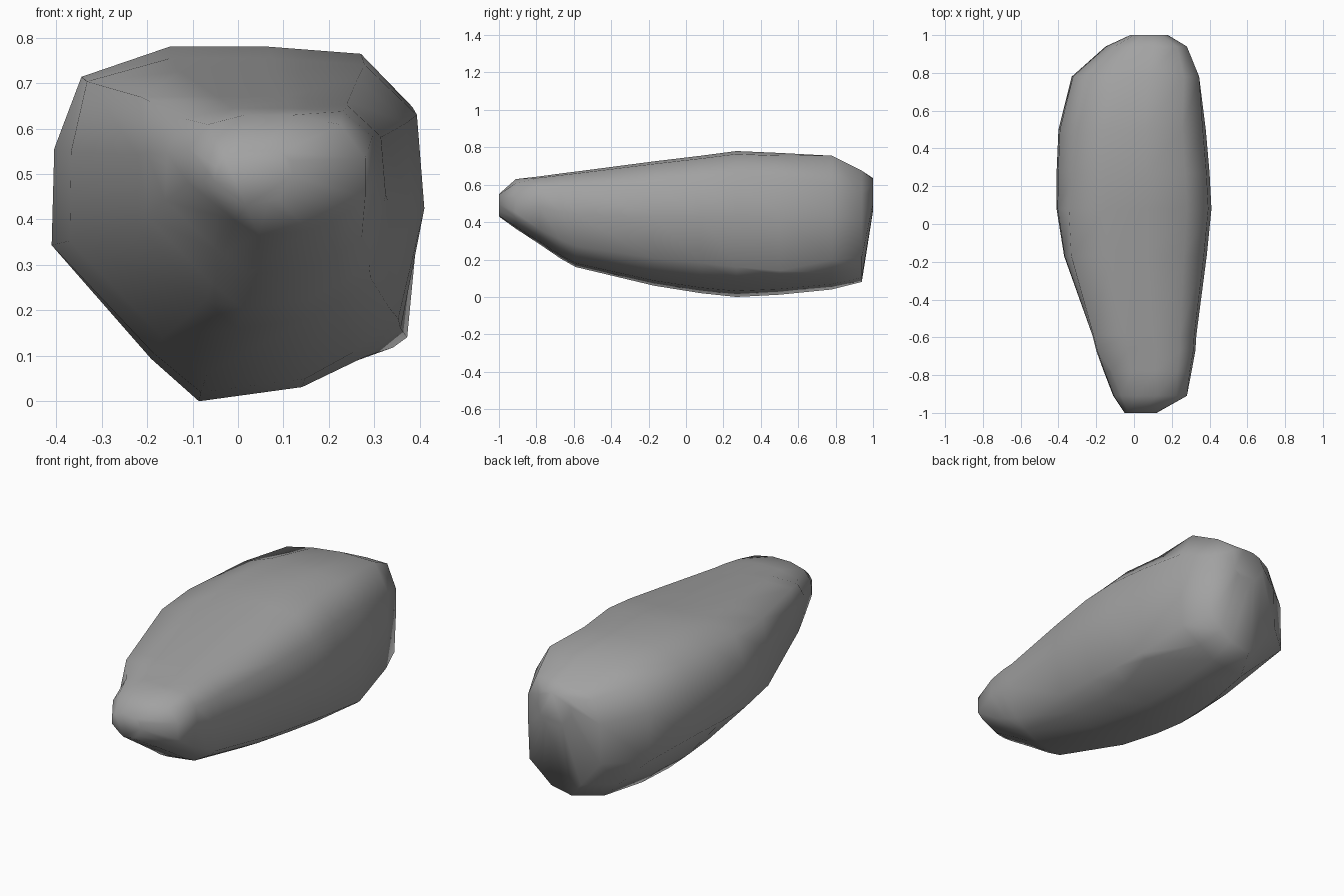
import bpy, bmesh

if "Cube" in bpy.data.objects:
    bpy.data.objects.remove(bpy.data.objects["Cube"])

# Irregular boulder cross-section, normalised (0..1 across, 0..1 up)
PROFILE = [(.32, 1), (.59, 1), (.84, .98), (.98, .83), (1, .55), (.93, .22),
           (.81, .12), (.68, .04), (.40, 0), (.27, .12), (0, .44), (.01, .72), (.11, .92)]
# Points that shift locally along the length
NOSE = {2: (.86, .92), 3: (1, .64), 4: (1, .32)}
SHOULDER = {10: (0, .44), 11: (0, .75), 12: (.01, 1)}
HEEL = {5: (.99, .17), 6: (.95, .14)}
BACK = {0: (.34, .97), 2: (.88, 1), 3: (1, .8), 5: (.98, .22), 10: (0, .36)}

# Stations along the length: y, left x, right x, bottom z, top z, local shape, amount
STATIONS = [(-1.0, -.05, .12, .43, .55, NOSE, 0),
            (-.91, -.11, .28, .365, .63, NOSE, 1),
            (-.78, -.16, .305, .28, .645, SHOULDER, .2),
            (-.67, -.20, .325, .205, .66, SHOULDER, 1),
            (-.59, -.22, .33, .16, .67, SHOULDER, 1),
            (-.17, -.37, .385, .06, .725, SHOULDER, .6),
            (.08, -.41, .41, .02, .755, SHOULDER, .3),
            (.27, -.41, .40, 0, .78, HEEL, .3),
            (.50, -.40, .38, .012, .77, HEEL, 1),
            (.78, -.33, .345, .04, .755, BACK, 1),
            (.94, -.15, .28, .08, .675, BACK, 1),
            (1.0, -.02, .18, .46, .635, BACK, 0)]


def section_point(i, table, t):
    u, v = PROFILE[i]
    u2, v2 = table.get(i, (u, v))
    return u + t * (u2 - u), v + t * (v2 - v)


# Loft the rings and close the ends
bm = bmesh.new()
n = len(PROFILE)
rings = []
for y, xl, xr, zb, zt, table, t in STATIONS:
    pts = [section_point(i, table, t) for i in range(n)]
    rings.append([bm.verts.new((xl + u * (xr - xl), y, zb + v * (zt - zb)))
                  for u, v in pts])
for a, b in zip(rings, rings[1:]):
    for i in range(n):
        j = (i + 1) % n
        bm.faces.new((a[i], a[j], b[j], b[i]))
bm.faces.new(rings[0])
bm.faces.new(rings[-1])
bmesh.ops.recalc_face_normals(bm, faces=bm.faces)
for f in bm.faces:
    f.smooth = True

mesh = bpy.data.meshes.new("boulder")
bm.to_mesh(mesh)
bm.free()
boulder = bpy.data.objects.new("boulder", mesh)
bpy.context.collection.objects.link(boulder)

# Dark grey stone
stone = bpy.data.materials.new("stone")
stone.diffuse_color = (.36, .36, .36, 1)
stone.use_nodes = True
stone.node_tree.nodes["Principled BSDF"].inputs["Base Color"].default_value = stone.diffuse_color
mesh.materials.append(stone)
